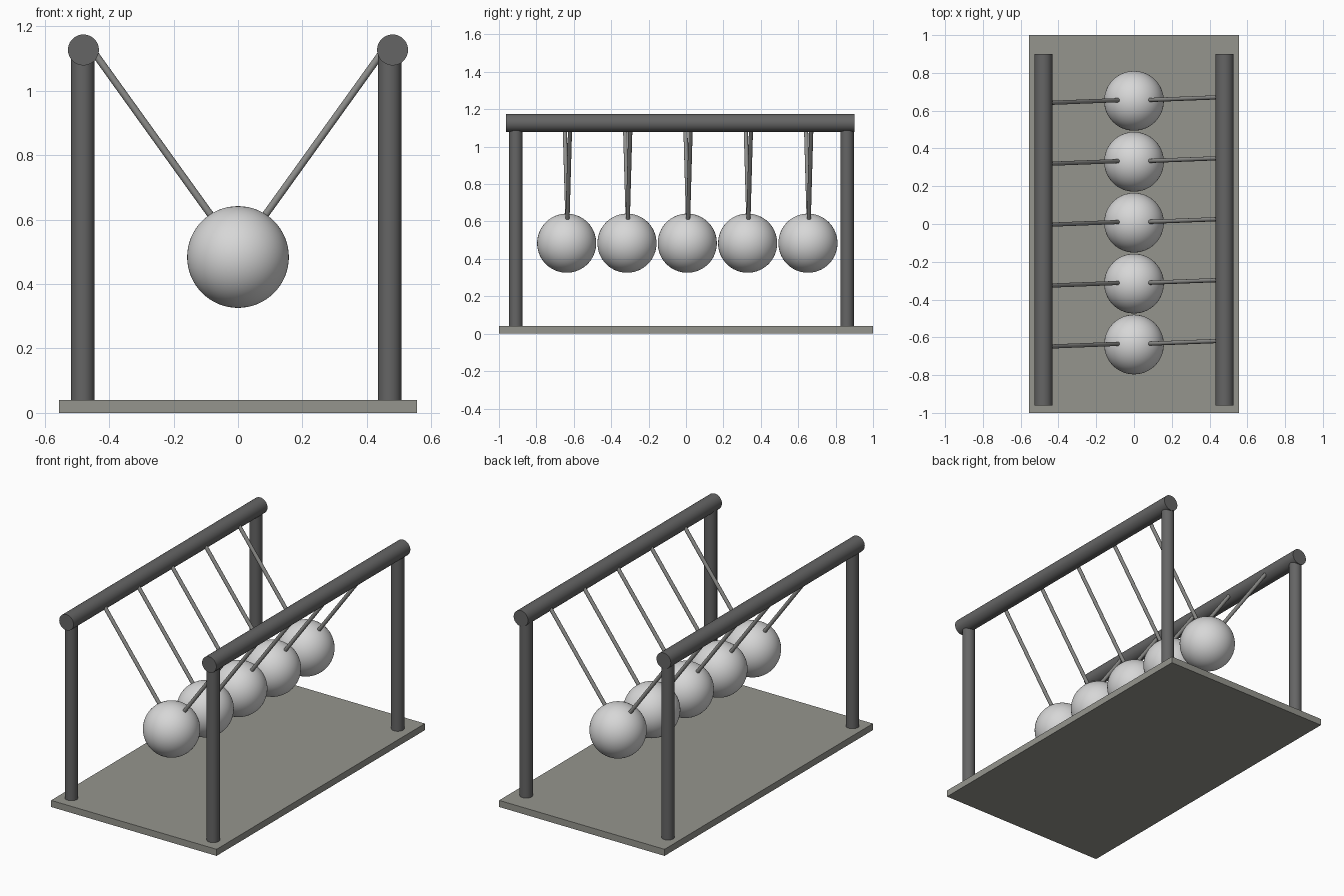
import bpy, math
from mathutils import Vector

if "Cube" in bpy.data.objects:
    bpy.data.objects.remove(bpy.data.objects["Cube"])


def material(name, r, g, b):
    m = bpy.data.materials.new(name)
    m.diffuse_color = (r, g, b, 1)
    m.use_nodes = True
    m.node_tree.nodes["Principled BSDF"].inputs["Base Color"].default_value = m.diffuse_color
    return m


STONE = material("warm grey base", 0.30, 0.30, 0.27)
DARK = material("dark grey frame", 0.13, 0.13, 0.13)
BALL = material("pale steel", 0.68, 0.68, 0.68)
WIRE = material("mid grey wire", 0.27, 0.27, 0.26)


def finish(name, mat, smooth=True):
    ob = bpy.context.object
    ob.name = name
    ob.data.materials.append(mat)
    if smooth:
        bpy.ops.object.shade_smooth_by_angle(angle=math.radians(40))


def rod(name, a, b, radius, mat, sides=48):
    a, b = Vector(a), Vector(b)
    d = b - a
    bpy.ops.mesh.primitive_cylinder_add(
        vertices=sides, radius=radius, depth=d.length, location=(a + b) / 2,
        rotation=d.to_track_quat('Z', 'Y').to_euler())
    finish(name, mat)


# Base plate
bpy.ops.mesh.primitive_cube_add(size=1, location=(0, 0, 0.02))
bpy.context.object.scale = (1.112, 2, 0.04)
finish("base_plate", STONE, smooth=False)

# Frame: top rails and posts
for side, s, px in (("left", -1, -0.482), ("right", 1, 0.471)):
    rod(side + "_rail", (s * 0.48, -0.962, 1.127), (s * 0.48, 0.9, 1.127), 0.048, DARK)
    for end, y in (("front", -0.91), ("back", 0.861)):
        rod(f"{end}_{side}_post", (px, y, 0.035), (px, y, 1.12), 0.036, DARK)

# Hanging balls, each on two slanted wires
for i in range(5):
    y = 0.007 + 0.3225 * (i - 2)
    bpy.ops.mesh.primitive_uv_sphere_add(segments=64, ring_count=32, radius=0.158,
                                         location=(0, y, 0.484))
    finish(f"ball_{i + 1}", BALL)
    for side, s, top in (("left", -1, -0.011), ("right", 1, 0.019)):
        rod(f"{side}_wire_{i + 1}", (s * 0.07, y + 0.004, 0.594),
            (s * 0.455, y + top, 1.13), 0.011, WIRE, 24)
